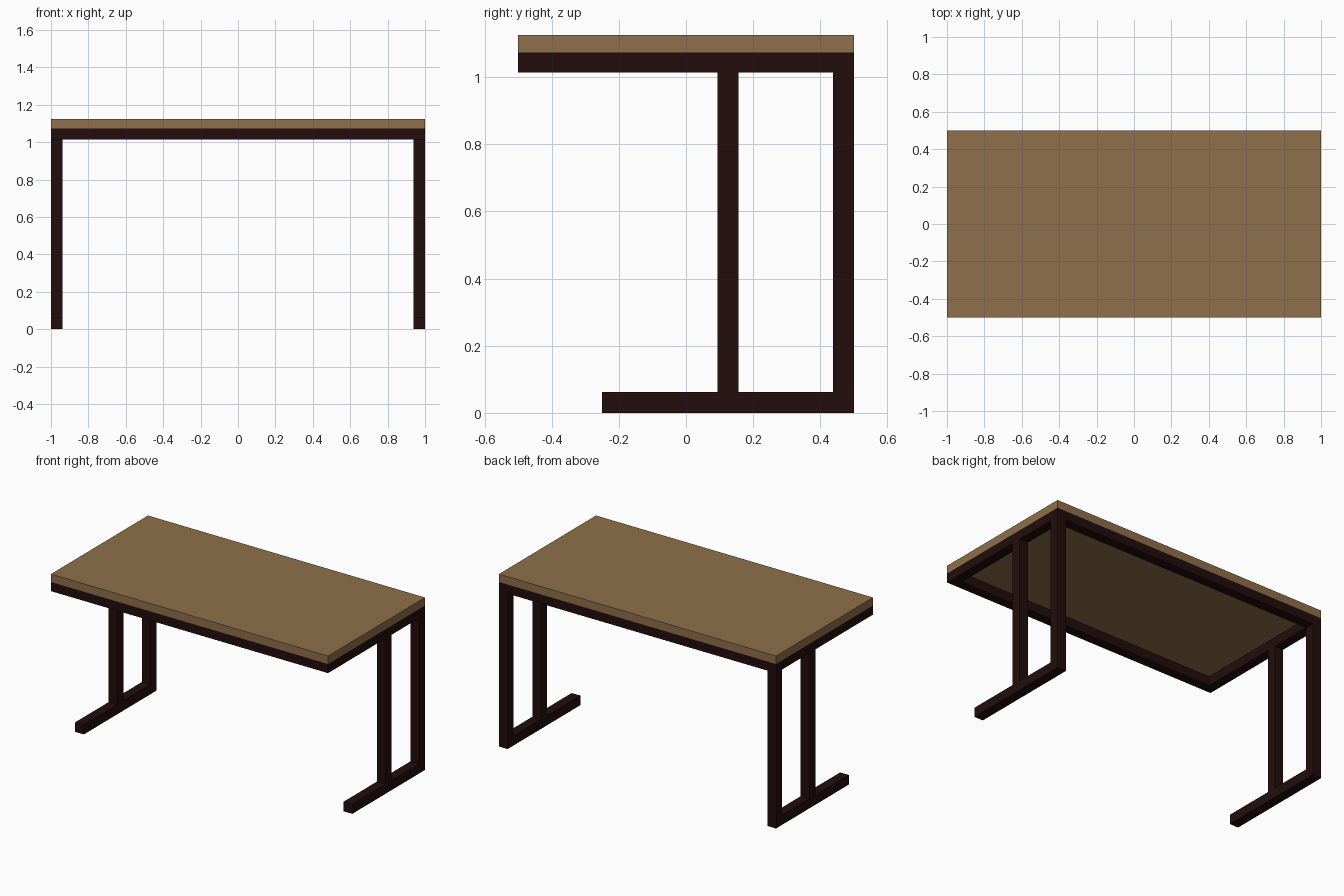
import bpy

if "Cube" in bpy.data.objects:
    bpy.data.objects.remove(bpy.data.objects["Cube"])


def material(name, rgb):
    m = bpy.data.materials.new(name)
    m.diffuse_color = (*rgb, 1.0)
    m.use_nodes = True
    m.node_tree.nodes["Principled BSDF"].inputs["Base Color"].default_value = m.diffuse_color
    return m


wood = material("brown wood", (0.275, 0.162, 0.069))
metal = material("dark brown metal", (0.016, 0.004, 0.0037))


def box(name, x, y, z, mat):
    """Box from (min, max) ranges on each axis."""
    bpy.ops.mesh.primitive_cube_add(size=1, location=[sum(r) / 2 for r in (x, y, z)])
    ob = bpy.context.object
    ob.name = name
    ob.scale = [r[1] - r[0] for r in (x, y, z)]
    bpy.ops.object.transform_apply(location=False, rotation=False, scale=True)
    ob.data.materials.append(mat)
    return ob


T = 0.0625          # square tube size
TOP = 1.125         # table height
JOIN = 1.073        # underside of the top
RAIL = 1.0135       # underside of the frame
IN = 1 - T          # inner face of the side frames

# Table top
box("table_top", (-1, 1), (-0.5, 0.5), (JOIN, TOP), wood)

# Long rails under the top
box("front_rail", (-IN, IN), (-0.5, -0.5 + T), (RAIL, JOIN), metal)
box("back_rail", (-IN, IN), (0.5 - T, 0.5), (RAIL, JOIN), metal)

# Side frames: top rail, foot and two uprights
for side, s in (("left", -1), ("right", 1)):
    x = tuple(sorted((s * IN, s)))
    box(side + "_top_rail", x, (-0.5, 0.5), (RAIL, JOIN), metal)
    box(side + "_foot", x, (-0.25, 0.5), (0, T), metal)
    box(side + "_back_leg", x, (0.5 - T, 0.5), (T, RAIL), metal)
    box(side + "_middle_leg", x, (0.125 - T / 2, 0.125 + T / 2), (T, RAIL), metal)
